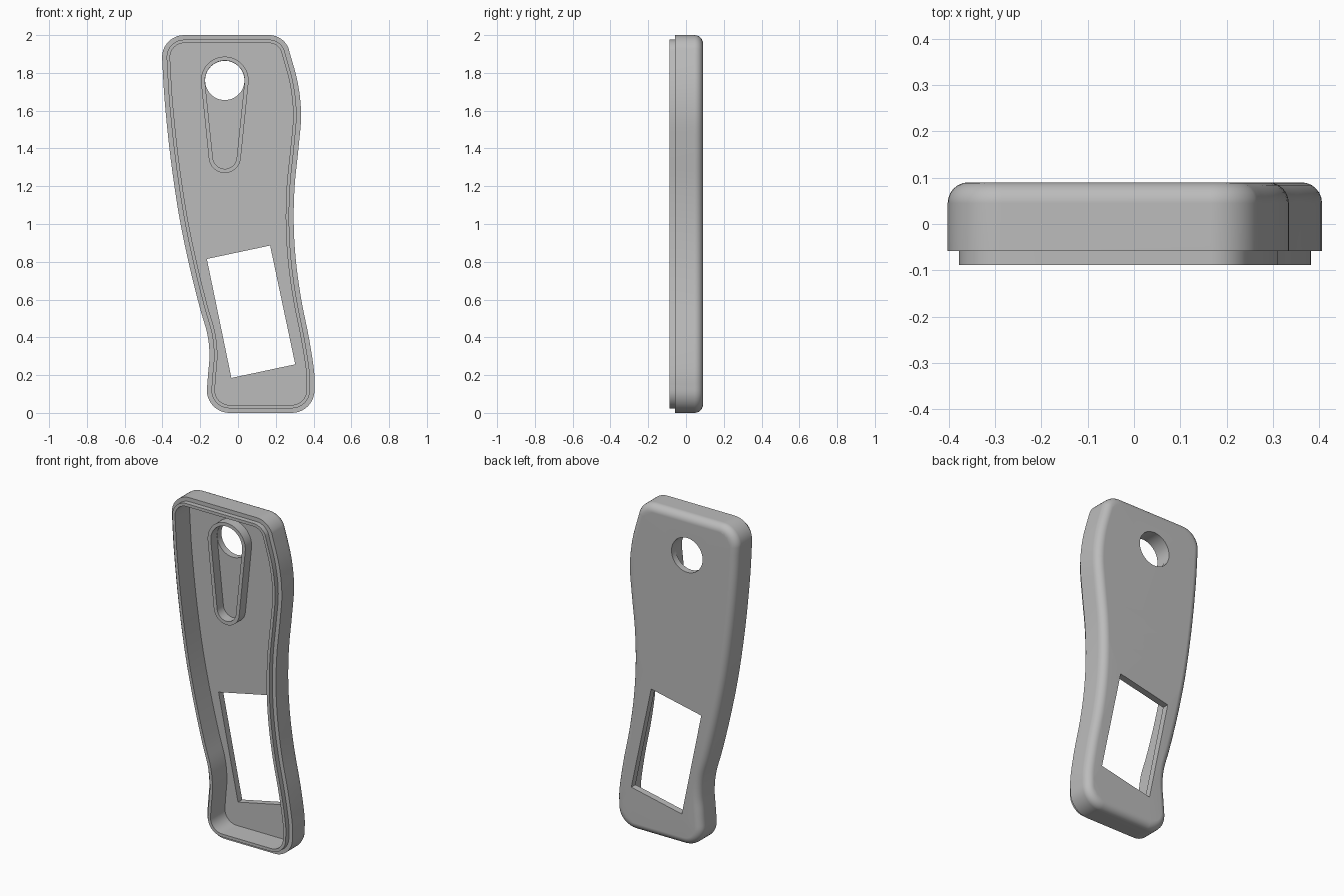
import bpy, bmesh, math
from mathutils import Vector

if "Cube" in bpy.data.objects:
    bpy.data.objects.remove(bpy.data.objects["Cube"], do_unlink=True)

grey = bpy.data.materials.new("plain grey")
grey.use_nodes = True
grey.diffuse_color = (0.5, 0.5, 0.5, 1)
grey.node_tree.nodes["Principled BSDF"].inputs["Base Color"].default_value = (0.5, 0.5, 0.5, 1)

# Depths along y
BACK, FLOOR, RIM, LIP, BOSS = 0.09, 0.05, -0.058, -0.088, -0.01
FILLET = 0.045


def arc(cx, cz, r, start, end, n=10):
    angles = [math.radians(start + (end - start) * i / n) for i in range(n + 1)]
    return [Vector((cx + r * math.cos(a), cz + r * math.sin(a))) for a in angles]


def spline(points, n=5):
    """Catmull-Rom curve, leaving out both end points."""
    p = [Vector(q) for q in points]
    p = [2 * p[0] - p[1]] + p + [2 * p[-1] - p[-2]]
    out = []
    for a, b, c, d in zip(p, p[1:], p[2:], p[3:]):
        for i in range(n):
            t = i / n
            out.append(0.5 * (2 * b + (c - a) * t + (2 * a - 5 * b + 4 * c - d) * t ** 2
                              + (3 * b - a - 3 * c + d) * t ** 3))
    return out[1:]


def inset(loop, d):
    """Move a counterclockwise outline inward by d."""
    out = []
    for i, p in enumerate(loop):
        e1 = (p - loop[i - 1]).normalized()
        e2 = (loop[(i + 1) % len(loop)] - p).normalized()
        n1, n2 = Vector((-e1.y, e1.x)), Vector((-e2.y, e2.x))
        out.append(p + (n1 + n2) * d / (1 + n1.dot(n2)))
    return out


def tapered_slot(cx, z_top, r_top, z_low, r_low):
    """Outline hugging a large upper circle and a small lower one."""
    tilt = math.degrees(math.asin((r_top - r_low) / (z_top - z_low)))
    return (arc(cx, z_top, r_top, -tilt, 180 + tilt, 40)
            + arc(cx, z_low, r_low, 180 + tilt, 360 - tilt, 24))


def add_ring(bm, loop, y):
    return [bm.verts.new((p.x, y, p.y)) for p in loop]


def bridge(bm, a, b):
    for i in range(len(a)):
        j = (i + 1) % len(a)
        bm.faces.new((a[i], a[j], b[j], b[i]))


def stack(bm, rings):
    for a, b in zip(rings, rings[1:]):
        bridge(bm, a, b)


def fill(bm, *rings):
    """Flat face bounded by the first ring, with the others as holes."""
    edges = []
    for r in rings:
        for i in range(len(r)):
            pair = (r[i - 1], r[i])
            edges.append(bm.edges.get(pair) or bm.edges.new(pair))
    bmesh.ops.triangle_fill(bm, use_beauty=True, edges=edges, normal=(0, 1, 0))


def finish(bm, name):
    bmesh.ops.recalc_face_normals(bm, faces=bm.faces)
    mesh = bpy.data.meshes.new(name)
    bm.to_mesh(mesh)
    bm.free()
    mesh.materials.append(grey)
    ob = bpy.data.objects.new(name, mesh)
    bpy.context.collection.objects.link(ob)
    bpy.ops.object.select_all(action="DESELECT")
    ob.select_set(True)
    bpy.context.view_layer.objects.active = ob
    bpy.ops.object.shade_smooth_by_angle(angle=math.radians(30))
    weighted = ob.modifiers.new("flat faces stay flat", "WEIGHTED_NORMAL")
    weighted.keep_sharp = True


# Body outline, counterclockwise from the bottom right corner
low_right = arc(0.285, 0.12, 0.12, -90, 0)
top_right = arc(0.165, 1.89, 0.11, 22, 90)
top_left = arc(-0.285, 1.883, 0.117, 90, 180)
low_left = arc(-0.045, 0.12, 0.12, 180, 270)
right_side = [low_right[-1], (0.403, 0.22), (0.375, 0.4), (0.335, 0.6), (0.307, 0.8),
              (0.295, 1.0), (0.3, 1.2), (0.32, 1.4), (0.334, 1.58), (0.316, 1.75), top_right[0]]
left_side = [top_left[-1], (-0.388, 1.65), (-0.357, 1.35), (-0.313, 1.05), (-0.26, 0.79),
             (-0.203, 0.56), (-0.163, 0.42), (-0.151, 0.31), (-0.158, 0.21), low_left[0]]
outline = (low_right + spline(right_side) + top_right
           + top_left + spline(left_side) + low_left)

# Casing shell: cavity, stepped lip, outer wall and rounded back edge
bm = bmesh.new()
rings = [add_ring(bm, inset(outline, d), y) for d, y in
         [(0.042, FLOOR), (0.042, LIP), (0.024, LIP), (0.024, RIM), (0, RIM)]]
for k in range(7):
    a = math.radians(15 * k)
    rings.append(add_ring(bm, inset(outline, FILLET * (1 - math.cos(a))),
                          BACK - FILLET + FILLET * math.sin(a)))
stack(bm, rings)

# Window and round hole through the back plate
window = [Vector(p) for p in [(-0.035, 0.185), (0.303, 0.257), (0.17, 0.886), (-0.165, 0.815)]]
hole = arc(-0.07, 1.76, 0.104, 0, 352.5, 47)
openings = []
for loop in (window, hole):
    pair = [add_ring(bm, loop, FLOOR), add_ring(bm, loop, BACK)]
    stack(bm, pair)
    openings.append(pair)
fill(bm, rings[0], *[p[0] for p in openings])
fill(bm, rings[-1], *[p[1] for p in openings])
finish(bm, "casing_shell")

# Raised keyhole wall on the cavity floor
bm = bmesh.new()
outer = tapered_slot(-0.07, 1.76, 0.126, 1.355, 0.085)
inner = tapered_slot(-0.07, 1.76, 0.105, 1.355, 0.063)
base = FLOOR + 0.002
rings = [add_ring(bm, loop, y) for loop, y in
         [(outer, base), (outer, BOSS), (inner, BOSS), (inner, base)]]
stack(bm, rings + rings[:1])
finish(bm, "keyhole_wall")
